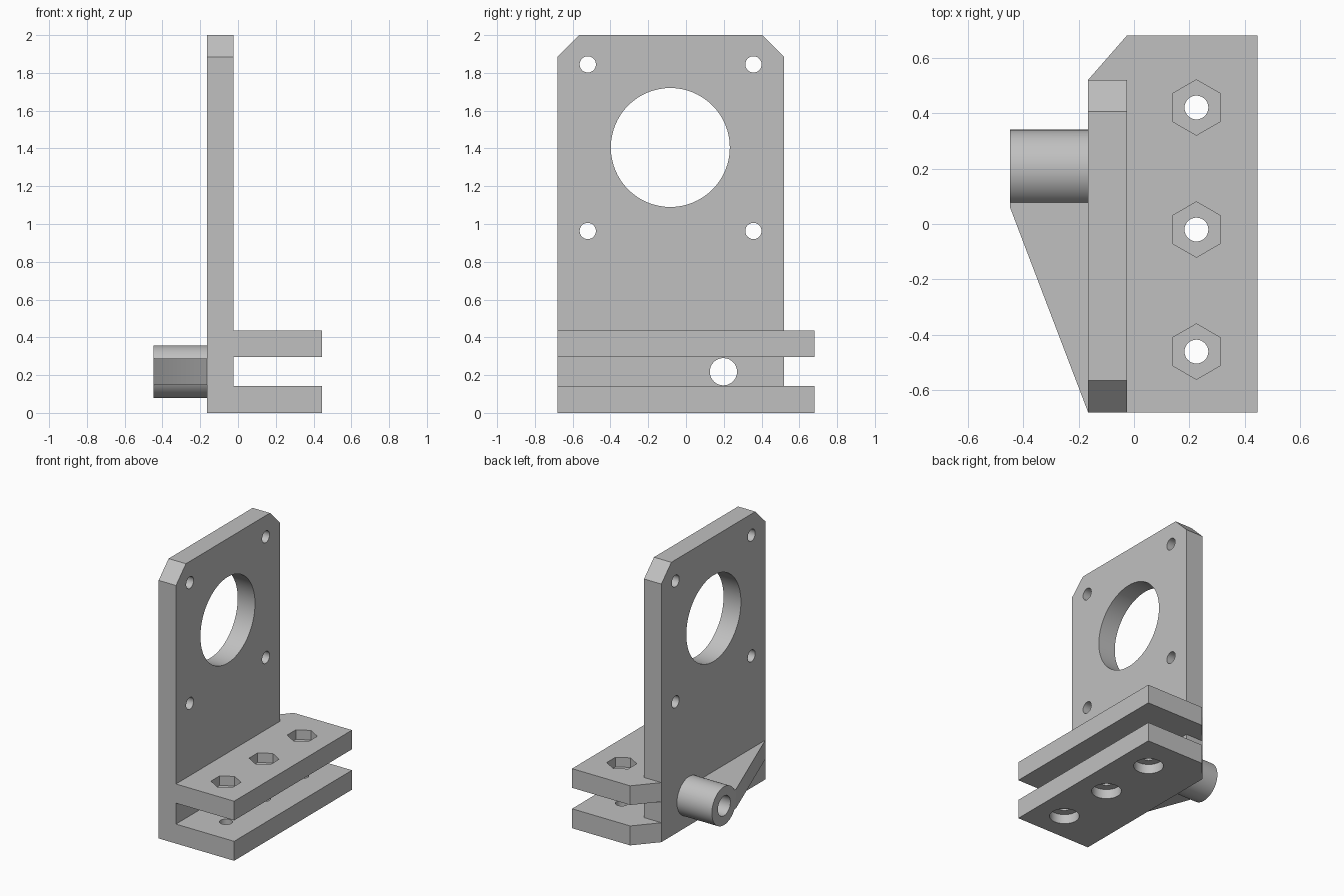
import bpy
import bmesh
from math import cos, sin, pi, radians

cube = bpy.data.objects.get("Cube")
if cube:
    bpy.data.objects.remove(cube, do_unlink=True)

grey = bpy.data.materials.new("plain_grey")
grey.use_nodes = True
colour = (0.53, 0.53, 0.53, 1)
grey.diffuse_color = colour
grey.node_tree.nodes["Principled BSDF"].inputs["Base Color"].default_value = colour


def prism(name, outline, axis, low, high):
    """Extrude a 2D outline along Z (outline in x, y) or X (outline in y, z)."""
    bm = bmesh.new()

    def place(a, b, h):
        return (a, b, h) if axis == "Z" else (h, a, b)

    base = bm.faces.new([bm.verts.new(place(a, b, low)) for a, b in outline])
    ext = bmesh.ops.extrude_face_region(bm, geom=[base])
    moved = [v for v in ext["geom"] if isinstance(v, bmesh.types.BMVert)]
    bmesh.ops.translate(bm, verts=moved, vec=place(0, 0, high - low))
    bmesh.ops.recalc_face_normals(bm, faces=bm.faces[:])
    mesh = bpy.data.meshes.new(name)
    bm.to_mesh(mesh)
    bm.free()
    mesh.materials.append(grey)
    obj = bpy.data.objects.new(name, mesh)
    bpy.context.collection.objects.link(obj)
    return obj


def ring(a, b, radius, sides=64, start=0.0):
    return [(a + radius * cos(start + 2 * pi * i / sides),
             b + radius * sin(start + 2 * pi * i / sides)) for i in range(sides)]


def combine(target, tool, operation):
    mod = target.modifiers.new(tool.name, "BOOLEAN")
    mod.operation = operation
    mod.solver = "EXACT"
    mod.object = tool
    bpy.context.view_layer.objects.active = target
    bpy.ops.object.modifier_apply(modifier=mod.name)
    bpy.data.objects.remove(tool, do_unlink=True)


# Main dimensions
outer, inner, edge = -0.165, -0.025, 0.445
front, plate_back, shelf_back = -0.68, 0.52, 0.68
chamfer = 0.115
tube_y, tube_z = 0.2, 0.218

# Upright plate with clipped top corners
bracket = prism("motor_bracket", [
    (front, 0), (plate_back, 0), (plate_back, 2 - chamfer),
    (plate_back - chamfer, 2), (front + chamfer, 2), (front, 2 - chamfer)],
    "X", outer, inner)

# Two clamp shelves with a clipped rear corner
shelf = [(outer, front), (edge, front), (edge, shelf_back),
         (inner, shelf_back), (outer, plate_back)]
for name, low, high in (("lower_shelf", 0, 0.142), ("upper_shelf", 0.295, 0.435)):
    combine(bracket, prism(name, shelf, "Z", low, high), "UNION")

# Side tube and its tapered gusset
tube = prism("side_tube", ring(tube_y, tube_z, 0.14), "X", -0.447, -0.1)
gusset = prism("gusset", [
    (outer, front), (-0.447, 0.06), (-0.447, 0.11), (-0.1, 0.11), (-0.1, front)],
    "Z", 0.148, 0.287)
combine(bracket, gusset, "UNION")
combine(bracket, tube, "UNION")

# Openings through the plate
cuts = [(-0.083, 1.405, 0.315), (tube_y - 0.002, tube_z, 0.072)]
cuts += [(y, z, 0.043) for y in (-0.52, 0.357) for z in (0.963, 1.845)]
for y, z, radius in cuts:
    combine(bracket, prism("plate_hole", ring(y, z, radius), "X", -0.6, 0.1), "DIFFERENCE")

# Bolt holes with hexagonal nut pockets above and round recesses below
bolt_x = 0.225
for y in (-0.46, -0.02, 0.42):
    for tool in (
            prism("bolt_hole", ring(bolt_x, y, 0.043, 32), "Z", -0.1, 0.6),
            prism("nut_pocket", ring(bolt_x, y, 0.1, 6, pi / 2), "Z", 0.365, 0.6),
            prism("bolt_recess", ring(bolt_x, y, 0.1, 48), "Z", -0.1, 0.07)):
        combine(bracket, tool, "DIFFERENCE")

# Smooth round walls, crisp edges
bpy.ops.object.select_all(action="DESELECT")
bracket.select_set(True)
bpy.context.view_layer.objects.active = bracket
bpy.ops.object.shade_smooth_by_angle(angle=radians(30))
